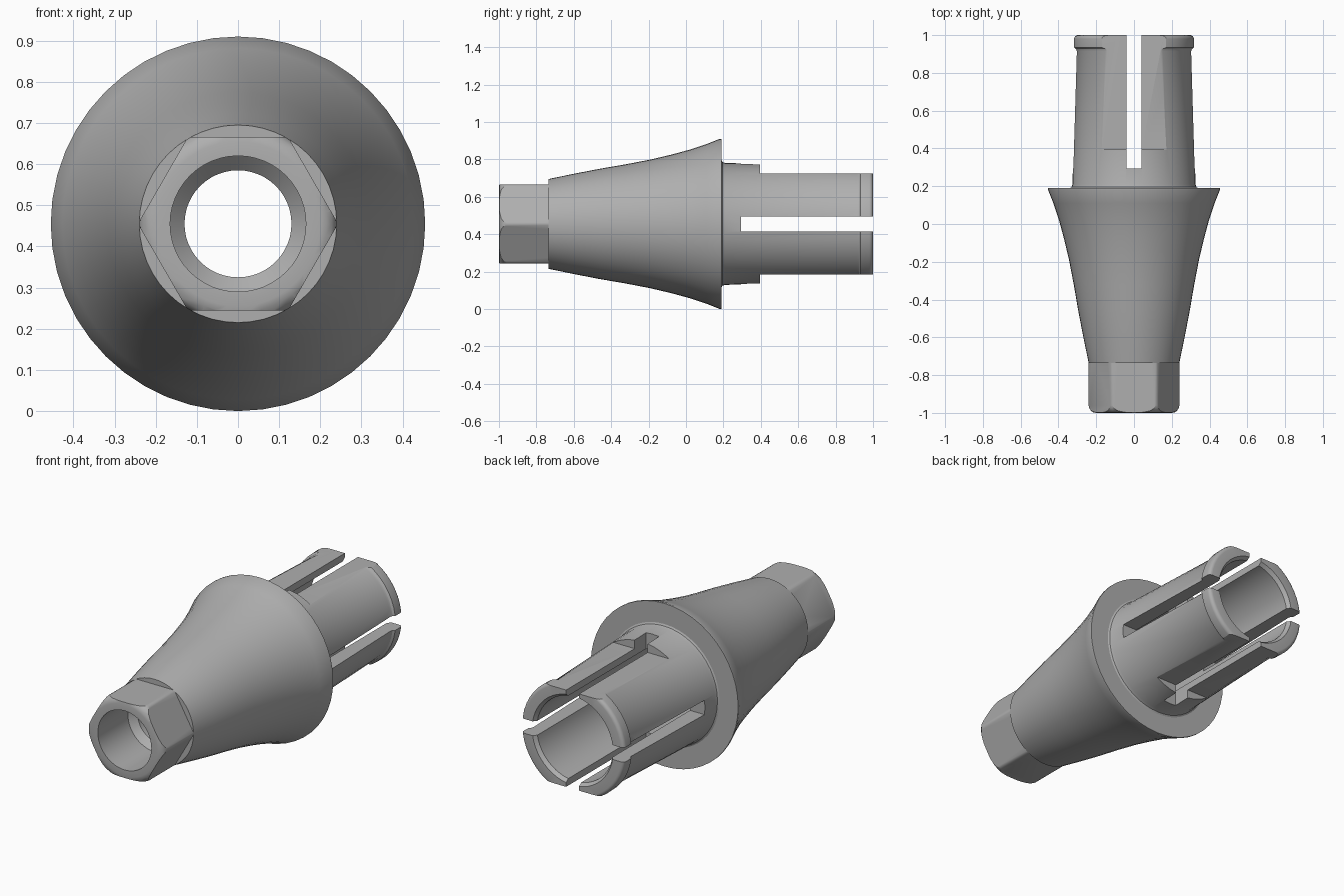
import bpy, bmesh, math
from mathutils import Matrix, Vector

if "Cube" in bpy.data.objects:
    bpy.data.objects.remove(bpy.data.objects["Cube"], do_unlink=True)

AXIS_Z = 0.455
SIDES = 48

steel = bpy.data.materials.new("grey_metal")
steel.use_nodes = True
GREY = (0.43, 0.43, 0.43, 1)
steel.diffuse_color = GREY
steel.node_tree.nodes["Principled BSDF"].inputs["Base Color"].default_value = GREY


def make_object(name, bm):
    bmesh.ops.recalc_face_normals(bm, faces=bm.faces)
    mesh = bpy.data.meshes.new(name)
    bm.to_mesh(mesh)
    bm.free()
    mesh.materials.append(steel)
    obj = bpy.data.objects.new(name, mesh)
    bpy.context.collection.objects.link(obj)
    return obj


def revolve(name, profile):
    """Spin a closed (radius, y) profile about the long axis."""
    bm = bmesh.new()
    rings = []
    for i in range(SIDES):
        a = 2 * math.pi * i / SIDES
        rings.append([bm.verts.new((r * math.cos(a), y, AXIS_Z + r * math.sin(a)))
                      for r, y in profile])
    n = len(profile)
    for i in range(SIDES):
        a, b = rings[i], rings[(i + 1) % SIDES]
        for j in range(n):
            k = (j + 1) % n
            bm.faces.new((a[j], a[k], b[k], b[j]))
    return make_object(name, bm)


def box(name, low, high):
    low, high = Vector(low), Vector(high)
    bm = bmesh.new()
    bmesh.ops.create_cube(bm, size=1, matrix=Matrix.Translation((low + high) / 2)
                          @ Matrix.Diagonal((*(high - low), 1)))
    return make_object(name, bm)


def apply_boolean(obj, cutter, operation):
    mod = obj.modifiers.new("cut", 'BOOLEAN')
    mod.operation, mod.object, mod.solver = operation, cutter, 'EXACT'
    bpy.context.view_layer.objects.active = obj
    bpy.ops.object.modifier_apply(modifier=mod.name)
    bpy.data.objects.remove(cutter, do_unlink=True)


def arc(cr, cy, radius, start, end, steps=4):
    """Quarter-round profile points about (cr, cy)."""
    angles = [math.radians(start + (end - start) * i / steps) for i in range(steps + 1)]
    return [(cr + radius * math.cos(a), cy + radius * math.sin(a)) for a in angles]


# Flared body with the screw seat inside its bore
body = revolve("flared_body", [
    (0.165, -0.735), (0.24, -0.735), (0.268, -0.6), (0.295, -0.46),
    (0.319, -0.32), (0.344, -0.19), (0.37, -0.08), (0.397, 0.02),
    (0.427, 0.11), (0.455, 0.18), (0.455, 0.19), (0.235, 0.19),
    (0.235, -0.4), (0.13, -0.48), (0.13, -0.7)])

# Hexagonal end with rounded front corners
hex_end = revolve("hex_end", [(0.165, -0.735), (0.165, -1)]
                  + arc(0.2, -0.96, 0.04, -90, 0) + [(0.24, -0.735)])
bm = bmesh.new()
bmesh.ops.create_cone(bm, cap_ends=True, segments=6, radius1=0.2435, radius2=0.2435, depth=1)
bmesh.ops.rotate(bm, verts=bm.verts, matrix=Matrix.Rotation(math.pi / 2, 3, 'X'))
# Turn so that flats face up and down
corner = max(bm.verts, key=lambda v: v.co.x).co
if abs(corner.z) > 0.01:
    bmesh.ops.rotate(bm, verts=bm.verts, matrix=Matrix.Rotation(math.pi / 6, 3, 'Y'))
bmesh.ops.translate(bm, verts=bm.verts, vec=(0, -0.9, AXIS_Z))
apply_boolean(hex_end, make_object("hex_cutter", bm), 'INTERSECT')

# Tubular post with a base fillet and a snap lip at its end
post = revolve("split_post", [
    (0.235, 0.19), (0.34, 0.19), (0.331, 0.195), (0.326, 0.21), (0.305, 0.915),
    (0.309, 0.926), (0.319, 0.934)] + arc(0.3, 0.98, 0.02, 0, 90)
    + [(0.25, 1), (0.235, 0.98)])
for side in (-1, 1):
    z = sorted((AXIS_Z + side * 0.27, AXIS_Z + side * 0.5))
    apply_boolean(post, box("flat_cutter", (-0.5, 0.395, z[0]), (0.5, 1.1, z[1])), 'DIFFERENCE')
for half_x, half_z in ((0.04, 0.5), (0.5, 0.04)):
    apply_boolean(post, box("slot_cutter", (-half_x, 0.295, AXIS_Z - half_z),
                            (half_x, 1.1, AXIS_Z + half_z)), 'DIFFERENCE')

# Smooth the turned surfaces and keep machined edges crisp
bpy.ops.object.select_all(action='DESELECT')
for obj in (body, hex_end, post):
    obj.select_set(True)
    bpy.context.view_layer.objects.active = obj
bpy.ops.object.shade_smooth_by_angle(angle=math.radians(28))
